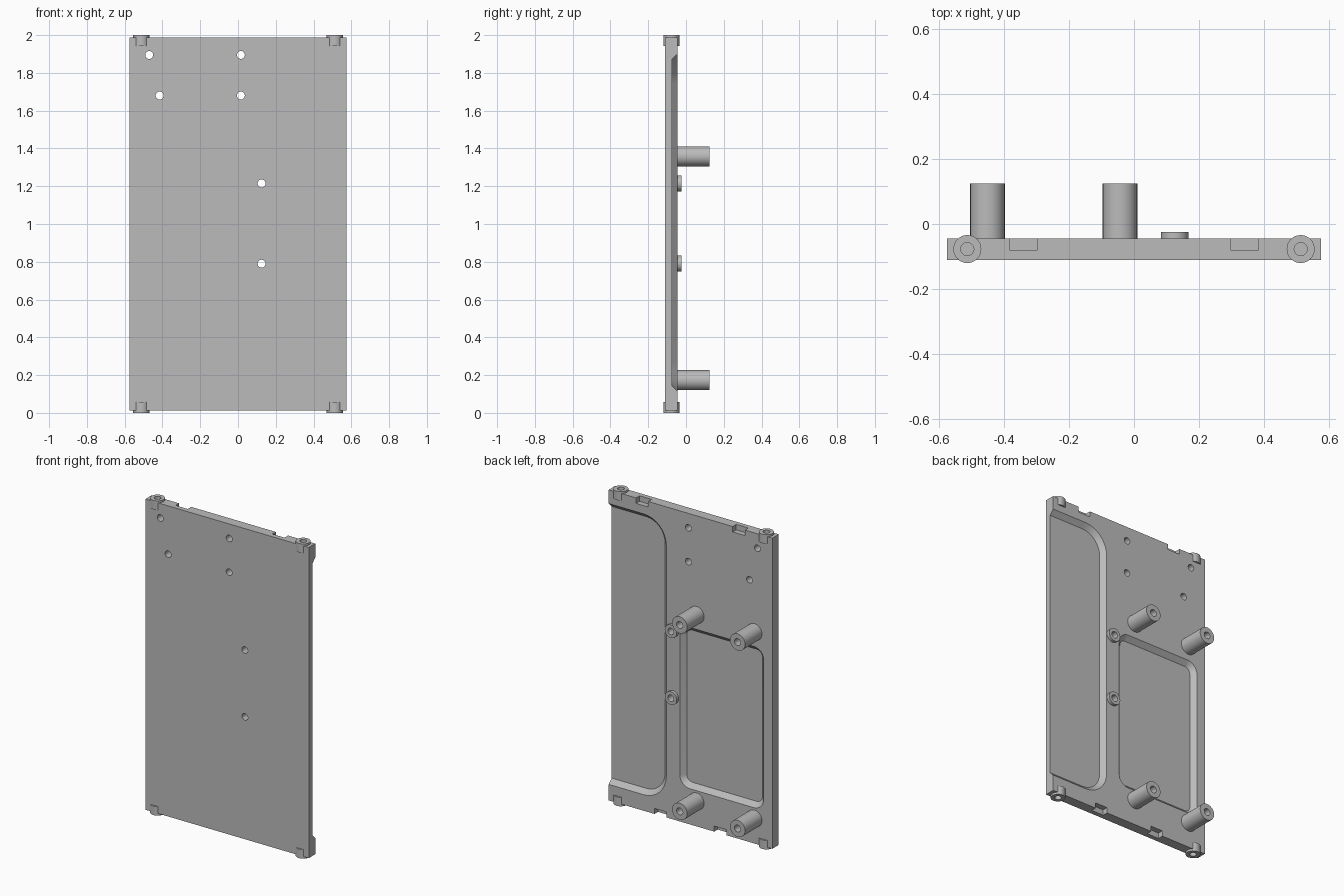
import bpy, bmesh, math
from mathutils import Matrix, Vector

cube = bpy.data.objects.get("Cube")
if cube:
    bpy.data.objects.remove(cube, do_unlink=True)

grey = bpy.data.materials.new("plain_grey")
grey.use_nodes = True
grey.diffuse_color = (0.5, 0.5, 0.5, 1)
grey.node_tree.nodes["Principled BSDF"].inputs["Base Color"].default_value = (0.5, 0.5, 0.5, 1)

FRONT, BACK, FLOOR = -0.11, -0.045, -0.074
BACKWARD = Matrix.Rotation(-math.pi / 2, 4, 'X')   # turns local z to +y


def finish(name, bm):
    bmesh.ops.recalc_face_normals(bm, faces=bm.faces)
    mesh = bpy.data.meshes.new(name)
    bm.to_mesh(mesh)
    bm.free()
    mesh.materials.append(grey)
    obj = bpy.data.objects.new(name, mesh)
    bpy.context.collection.objects.link(obj)
    return obj


def smooth(obj):
    bpy.ops.object.select_all(action='DESELECT')
    obj.select_set(True)
    bpy.context.view_layer.objects.active = obj
    bpy.ops.object.shade_smooth_by_angle(angle=math.radians(30))


def add_box(bm, low, high):
    low, high = Vector(low), Vector(high)
    place = Matrix.Translation((low + high) / 2) @ Matrix.Diagonal((*(high - low), 1))
    bmesh.ops.create_cube(bm, size=1, matrix=place)


def add_cylinder(bm, centre, radius, depth, turn=Matrix()):
    bmesh.ops.create_cone(bm, cap_ends=True, segments=32, radius1=radius, radius2=radius,
                          depth=depth, matrix=Matrix.Translation(centre) @ turn)


def rounded_ring(bm, x0, x1, z0, z1, radius, offset, y):
    """Rounded rectangle grown by offset about fixed corner centres."""
    corners = [(x1 - radius, z1 - radius), (x0 + radius, z1 - radius),
               (x0 + radius, z0 + radius), (x1 - radius, z0 + radius)]
    ring = []
    for quarter, (cx, cz) in enumerate(corners):
        for step in range(9):
            a = (quarter + step / 8) * math.pi / 2
            r = radius + offset
            ring.append(bm.verts.new((cx + r * math.cos(a), y, cz + r * math.sin(a))))
    return ring


def add_pocket(bm, x0, x1, z0, z1, radius):
    deep = rounded_ring(bm, x0, x1, z0, z1, radius, FLOOR - BACK, FLOOR)
    wide = rounded_ring(bm, x0, x1, z0, z1, radius, 0.015, BACK + 0.015)
    bm.faces.new(deep)
    bm.faces.new(wide)
    for i in range(len(deep)):
        j = (i + 1) % len(deep)
        bm.faces.new((deep[i], deep[j], wide[j], wide[i]))


def turned(name, base, turn, radius, bore, length, floor=None):
    """Turned sleeve along local z; floor closes the bore at that height."""
    if floor is None:
        outline = [(bore, 0), (bore, length), (radius, length), (radius, 0), (bore, 0)]
    else:
        outline = [(0, floor), (bore, floor), (bore, length), (radius, length), (radius, 0), (0, 0)]
    bm = bmesh.new()
    verts = [bm.verts.new((r, 0, z)) for r, z in outline]
    edges = [bm.edges.new(pair) for pair in zip(verts, verts[1:])]
    bmesh.ops.spin(bm, geom=verts + edges, cent=(0, 0, 0), axis=(0, 0, 1),
                   angle=math.tau, steps=32, use_merge=False)
    bmesh.ops.remove_doubles(bm, verts=bm.verts, dist=1e-5)
    bmesh.ops.dissolve_degenerate(bm, edges=bm.edges, dist=1e-5)
    bm.transform(Matrix.Translation(base) @ turn)
    obj = finish(name, bm)
    smooth(obj)


# Main plate
bm = bmesh.new()
add_box(bm, (-0.575, FRONT, 0.013), (0.575, BACK, 1.987))
plate = finish("plate", bm)

# Cutter: two bevelled pockets, screw holes, corner sockets, edge notches
bm = bmesh.new()
add_pocket(bm, 0.17, 1.1, 0.115, 1.9, 0.16)
add_pocket(bm, -0.515, 0.075, 0.24, 1.265, 0.07)
boss_heights = (0.79, 1.215)
holes = [(-0.47, 1.895), (0.015, 1.895), (-0.415, 1.68), (0.015, 1.68)]
holes += [(0.125, z) for z in boss_heights]
for x, z in holes:
    add_cylinder(bm, (x, -0.08, z), 0.021, 0.2, BACKWARD)
for side in (-1, 1):
    for z in (0.03, 1.97):
        add_cylinder(bm, (side * 0.512, -0.077, z), 0.03, 0.075)
    for x, z in ((side * 0.34, 1.987), (side * 0.21, 0.013)):
        add_box(bm, (x - 0.043, -0.08, z - 0.035), (x + 0.043, 0, z + 0.035))
cutter = finish("plate_cutter", bm)
cutter.hide_render = True

cut = plate.modifiers.new("cutouts", 'BOOLEAN')
cut.operation = 'DIFFERENCE'
cut.solver = 'EXACT'
cut.object = cutter
bpy.context.view_layer.objects.active = plate
bpy.ops.object.modifier_apply(modifier=cut.name)
bpy.data.objects.remove(cutter, do_unlink=True)
smooth(plate)

# Tall standoff posts on the back
for x in (-0.45, -0.043):
    for z in (0.173, 1.358):
        turned("standoff_post", (x, BACK - 0.002, z), BACKWARD, 0.053, 0.022, 0.172, 0.04)

# Low screw bosses on the back
for z in boss_heights:
    turned("screw_boss", (0.125, BACK, z), BACKWARD, 0.042, 0.021, 0.02)

# Corner bosses on the top and bottom edges
for x in (-0.512, 0.512):
    turned("top_corner_boss", (x, -0.077, 1.943), Matrix(), 0.043, 0.02, 0.057, 0.008)
    turned("bottom_corner_boss", (x, -0.077, 0.057), Matrix.Rotation(math.pi, 4, 'X'),
           0.043, 0.02, 0.057, 0.008)
